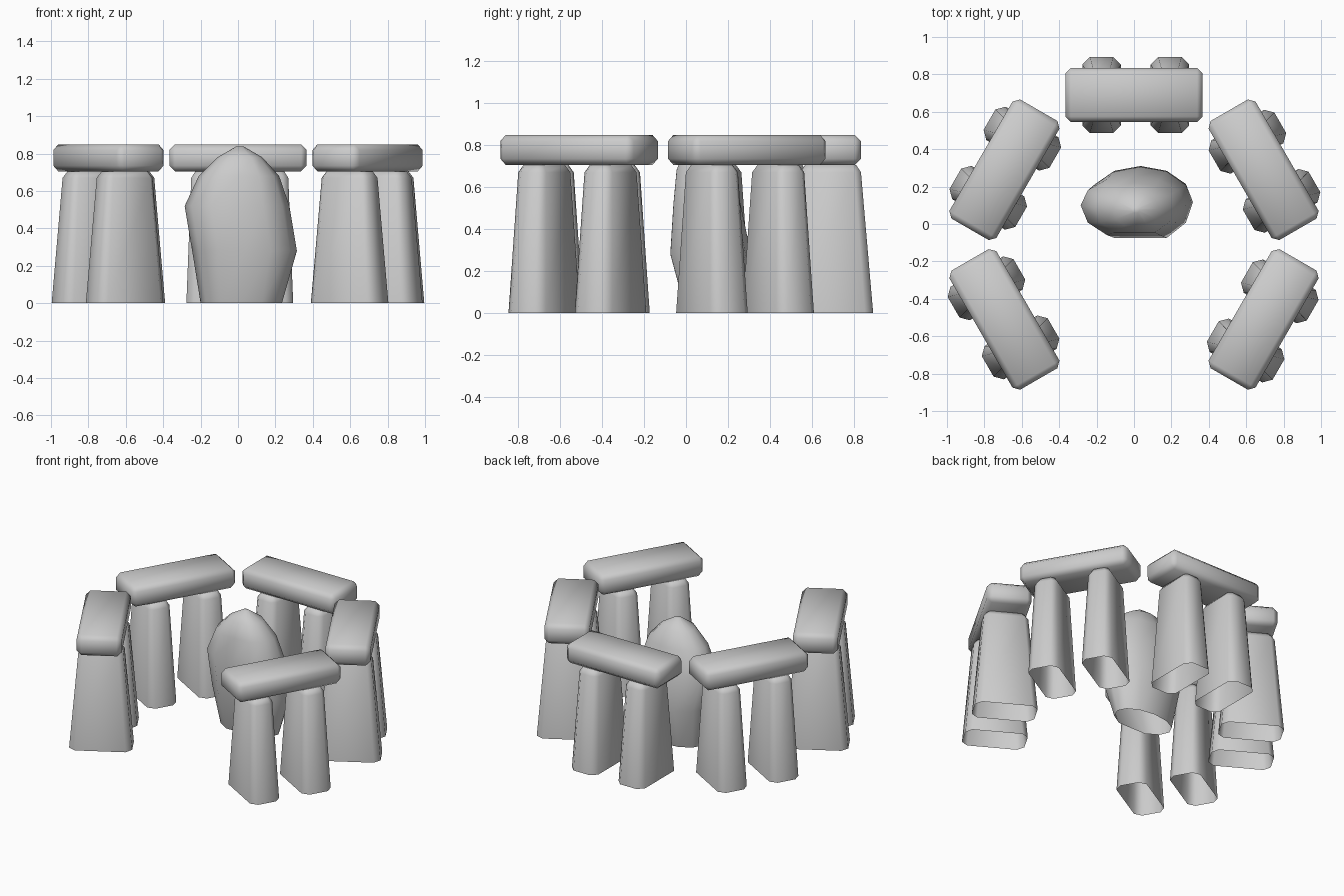
import bpy
import bmesh
from math import cos, sin, pi, radians
from mathutils import Matrix

if "Cube" in bpy.data.objects:
    bpy.data.objects.remove(bpy.data.objects["Cube"], do_unlink=True)

stone = bpy.data.materials.new("grey stone")
stone.use_nodes = True
grey = (0.6, 0.6, 0.6, 1)
stone.diffuse_color = grey
stone.node_tree.nodes["Principled BSDF"].inputs["Base Color"].default_value = grey


def finish(name, bm, matrix=Matrix(), smooth=True):
    bmesh.ops.recalc_face_normals(bm, faces=bm.faces)
    mesh = bpy.data.meshes.new(name)
    bm.to_mesh(mesh)
    bm.free()
    mesh.materials.append(stone)
    for p in mesh.polygons:
        p.use_smooth = smooth
    ob = bpy.data.objects.new(name, mesh)
    ob.matrix_world = matrix
    bpy.context.collection.objects.link(ob)
    return ob


def loft(rings):
    """Skin stacked rings of points; the bottom stays open, the top is capped."""
    bm = bmesh.new()
    loops = [[bm.verts.new(p) for p in ring] for ring in rings]
    n = len(loops[0])
    for a, b in zip(loops, loops[1:]):
        for i in range(n):
            j = (i + 1) % n
            bm.faces.new((a[i], a[j], b[j], b[i]))
    bm.faces.new(loops[-1])
    return bm


def octagon(hx, hy, c, z):
    """Rectangle with cut corners."""
    return [(hx, c - hy, z), (hx, hy - c, z), (hx - c, hy, z), (c - hx, hy, z),
            (-hx, hy - c, z), (-hx, c - hy, z), (c - hx, -hy, z), (hx - c, -hy, z)]


def pillar(name, matrix):
    finish(name, loft([octagon(0.103, 0.203, 0.04, 0),
                       octagon(0.077, 0.145, 0.03, 0.67),
                       octagon(0.055, 0.122, 0.02, 0.705)]), matrix)


def lintel(name, matrix):
    bm = bmesh.new()
    bmesh.ops.create_cube(bm, size=1)
    bmesh.ops.scale(bm, vec=(0.735, 0.29, 0.144), verts=bm.verts)
    bmesh.ops.bevel(bm, geom=bm.edges[:], offset=0.03, segments=1, affect='EDGES')
    finish(name, bm, matrix @ Matrix.Translation((0, 0, 0.777)))


# Five gateways on a hexagon, open at the front
centre = Matrix.Translation((0, -0.11, 0))
for label, angle in (("back", 0), ("back_left", -60), ("front_left", -120),
                     ("front_right", 120), ("back_right", 60)):
    place = centre @ Matrix.Rotation(radians(angle), 4, 'Z') @ Matrix.Translation((0, 0.8, 0))
    lintel(label + "_lintel", place)
    for side, x in (("a", -0.173), ("b", 0.192)):
        pillar(f"{label}_pillar_{side}", place @ Matrix.Translation((x, 0, 0)))

# Central standing stone: z, x range, y range of each ring
levels = [(0, -0.2, 0.235, 0.0, 0.23),
          (0.28, -0.245, 0.315, -0.075, 0.31),
          (0.52, -0.285, 0.275, -0.06, 0.26),
          (0.68, -0.21, 0.22, -0.045, 0.22),
          (0.78, -0.11, 0.13, -0.01, 0.17),
          (0.838, -0.01, 0.03, 0.06, 0.09)]
rings = []
for z, x0, x1, y0, y1 in levels:
    ring = []
    for i in range(12):
        a = 2 * pi * i / 12
        s = sin(a)
        if s < 0:
            s = max(s * 1.15, -1)   # flatter front
        ring.append(((x0 + x1) / 2 + (x1 - x0) / 2 * cos(a),
                     (y0 + y1) / 2 + (y1 - y0) / 2 * s, z))
    rings.append(ring)
finish("central_stone", loft(rings))
